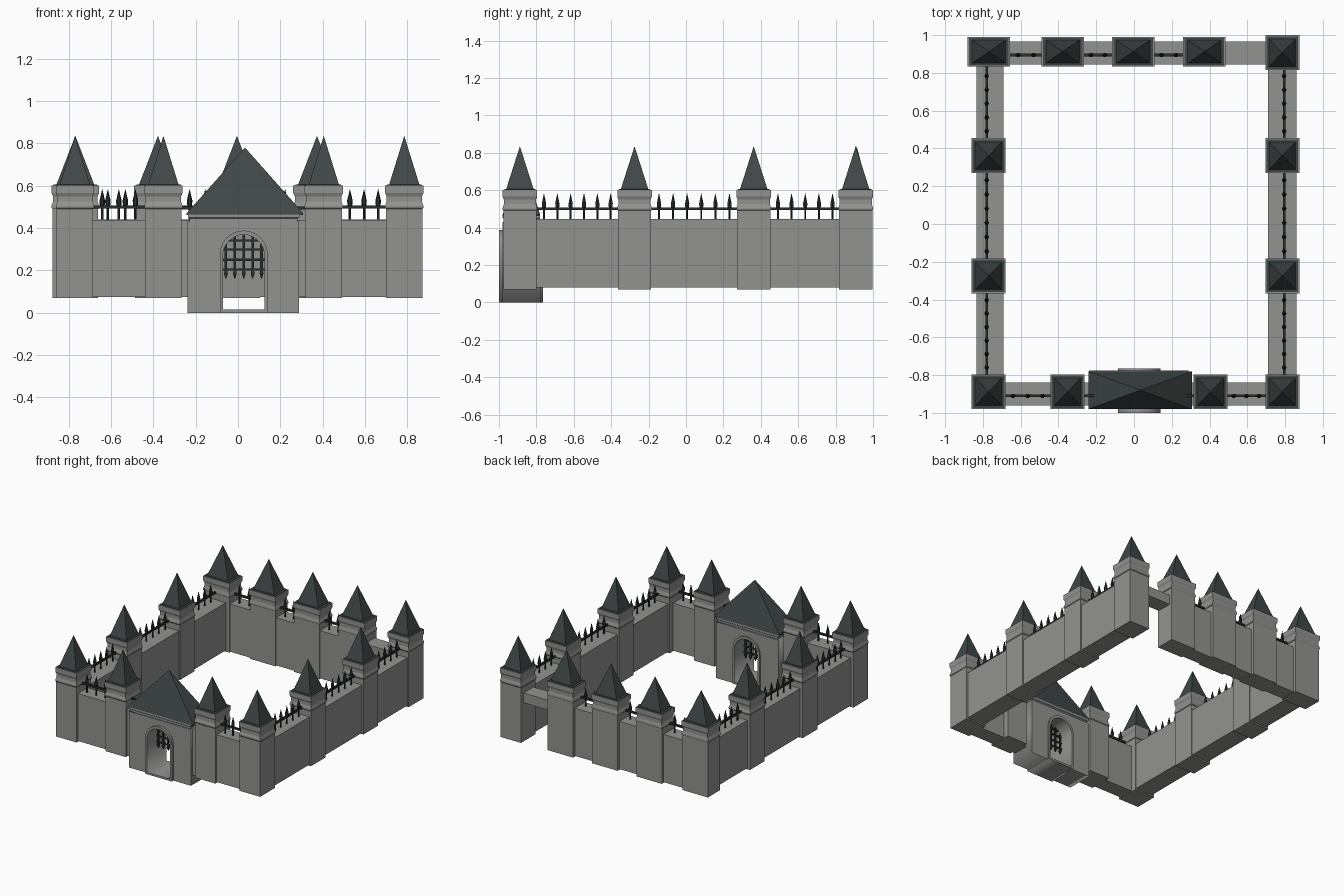
import bpy, bmesh, math

cube = bpy.data.objects.get("Cube")
if cube:
    bpy.data.objects.remove(cube, do_unlink=True)


def material(name, rgb):
    m = bpy.data.materials.new(name)
    m.use_nodes = True
    m.diffuse_color = (*rgb, 1)
    bsdf = m.node_tree.nodes["Principled BSDF"]
    bsdf.inputs["Base Color"].default_value = (*rgb, 1)
    return m


STONE = material("grey stone", (0.29, 0.29, 0.285))
SLATE = material("dark slate", (0.05, 0.064, 0.062))
IRON = material("black iron", (0.022, 0.028, 0.028))


def finish(name, bm, mat):
    bmesh.ops.recalc_face_normals(bm, faces=bm.faces)
    mesh = bpy.data.meshes.new(name)
    bm.to_mesh(mesh)
    bm.free()
    mesh.materials.append(mat)
    obj = bpy.data.objects.new(name, mesh)
    bpy.context.collection.objects.link(obj)
    return obj


def loft(bm, rings, cx, cy, sides=4):
    """Stack of (half_x, half_y, z) rings; a zero ring becomes a point."""
    prev = None
    for hx, hy, z in rings:
        if hx == 0:
            ring = [bm.verts.new((cx, cy, z))]
        elif sides == 4:
            ring = [bm.verts.new((cx + sx * hx, cy + sy * hy, z))
                    for sx, sy in ((-1, -1), (1, -1), (1, 1), (-1, 1))]
        else:
            ring = [bm.verts.new((cx + hx * math.cos(math.tau * i / sides),
                                  cy + hy * math.sin(math.tau * i / sides), z))
                    for i in range(sides)]
        if prev is None:
            bm.faces.new(ring[::-1])
        else:
            for i in range(sides):
                j = (i + 1) % sides
                if len(ring) == 1:
                    bm.faces.new((prev[i], prev[j], ring[0]))
                else:
                    bm.faces.new((prev[i], prev[j], ring[j], ring[i]))
        prev = ring
    if len(prev) > 1:
        bm.faces.new(prev)


def lofted(name, rings, cx, cy, mat):
    bm = bmesh.new()
    loft(bm, rings, cx, cy)
    return finish(name, bm, mat)


def box(name, x0, x1, y0, y1, z0, z1, mat):
    hx, hy = (x1 - x0) / 2, (y1 - y0) / 2
    return lofted(name, [(hx, hy, z0), (hx, hy, z1)], (x0 + x1) / 2, (y0 + y1) / 2, mat)


def tower(name, cx, cy, hx, hy):
    # Body, pinched neck and flared crown
    profile = ((0.96, 0.07), (0.96, 0.49), (1.0, 0.495), (1.0, 0.505), (0.93, 0.525),
               (0.93, 0.55), (1.0, 0.565), (1.0, 0.6))
    lofted(name, [(hx * s, hy * s, z) for s, z in profile], cx, cy, STONE)
    # Roof with a thin flat brim
    roof = ((0.93, 0.6), (0.93, 0.604), (0.79, 0.606), (0, 0.835))
    lofted(name + "_roof", [(hx * s, hy * s, z) for s, z in roof], cx, cy, SLATE)


def fence(name, a, b, fixed, along_x):
    """Spear pickets and a rail between a and b."""
    bm = bmesh.new()
    n = round((b - a) / 0.073)
    spear = ((0.006, 0.44), (0.006, 0.495), (0.012, 0.51), (0.013, 0.53),
             (0.007, 0.555), (0, 0.585))
    for i in range(n):
        t = a + (b - a) * (i + 0.5) / n
        x, y = (t, fixed) if along_x else (fixed, t)
        loft(bm, [(r, r, z) for r, z in spear], x, y, 6)
    mid, half, r = (a + b) / 2, (b - a) / 2 + 0.03, 0.007
    hx, hy = (half, r) if along_x else (r, half)
    x, y = (mid, fixed) if along_x else (fixed, mid)
    loft(bm, [(hx, hy, 0.493), (hx, hy, 0.507)], x, y)
    finish(name, bm, IRON)


# Side towers, walls and fences
SIDE_Y = (-0.888, -0.275, 0.362)
for side, cx, wall, rail in (("right", -0.77, (-0.835, -0.69), -0.78),
                             ("left", 0.785, (0.71, 0.86), 0.795)):
    for i, cy in enumerate(SIDE_Y):
        tower(f"{side}_tower_{i + 1}", cx, cy, 0.09, 0.0925)
    box(f"{side}_wall", *wall, -0.88, 0.9, 0.08, 0.445, STONE)
    for i, (a, b) in enumerate(((-0.795, -0.367), (-0.182, 0.27), (0.455, 0.82))):
        fence(f"{side}_fence_{i + 1}", a, b, rail, False)

# Back towers, wall, fences and the bridge over the gap
tower("back_left_tower", 0.785, 0.9075, 0.09, 0.0925)
BACK_X = (-0.768, -0.378, -0.005, 0.373)
for i, cx in enumerate(BACK_X):
    tower(f"back_tower_{i + 1}", cx, 0.9125, 0.1125, 0.0775)
    if i:
        fence(f"back_fence_{i}", BACK_X[i - 1] + 0.1125, cx - 0.1125, 0.895, True)
box("back_wall", -0.77, 0.38, 0.845, 0.965, 0.075, 0.44, STONE)
box("back_bridge", 0.38, 0.77, 0.845, 0.965, 0.365, 0.44, STONE)

# Front towers, walls and fences
for side, cx, wall, gap in (("right", -0.352, (-0.77, -0.2), (-0.68, -0.445)),
                            ("left", 0.405, (0.25, 0.78), (0.495, 0.695))):
    tower(f"front_{side}_tower", cx, -0.888, 0.09, 0.0925)
    box(f"front_{side}_wall", *wall, -0.96, -0.84, 0.075, 0.438, STONE)
    fence(f"front_{side}_fence", *gap, -0.91, True)
box("gate_side_rail", -0.3, 0.36, -0.917, -0.903, 0.488, 0.502, IRON)

# Gatehouse with an arched passage
GATE_X, GATE_Y = 0.027, -0.88


def arch(half, bottom, spring):
    pts = [(GATE_X - half, bottom), (GATE_X + half, bottom)]
    return pts + [(GATE_X + half * math.cos(math.pi * i / 16),
                   spring + half * math.sin(math.pi * i / 16)) for i in range(17)]


def pierced_slab(name, outline, hole, depth, cy, mat):
    """Outline with a hole, extruded front to back."""
    curve = bpy.data.curves.new(name, "CURVE")
    curve.dimensions, curve.fill_mode, curve.extrude = "2D", "BOTH", depth / 2
    for pts in (outline, hole):
        spline = curve.splines.new("POLY")
        spline.points.add(len(pts) - 1)
        for p, (x, z) in zip(spline.points, pts):
            p.co = (x, z, 0, 1)
        spline.use_cyclic_u = True
    temp = bpy.data.objects.new(name + "_outline", curve)
    bpy.context.collection.objects.link(temp)
    bpy.context.view_layer.update()
    mesh = bpy.data.meshes.new_from_object(
        temp.evaluated_get(bpy.context.evaluated_depsgraph_get()))
    bpy.data.objects.remove(temp, do_unlink=True)
    mesh.materials.clear()
    mesh.materials.append(mat)
    obj = bpy.data.objects.new(name, mesh)
    obj.rotation_euler.x = math.pi / 2
    obj.location.y = cy
    bpy.context.collection.objects.link(obj)


opening = arch(0.098, 0.015, 0.27)
pierced_slab("gatehouse", [(-0.238, 0), (0.288, 0), (0.288, 0.43), (-0.238, 0.43)],
             opening, 0.205, -0.878, STONE)
pierced_slab("gate_frame", arch(0.113, 0, 0.275), opening, 0.235, -0.8825, STONE)
lofted("gatehouse_cornice", [(0.255, 0.094, 0.43), (0.255, 0.094, 0.445),
                             (0.263, 0.1, 0.45), (0.263, 0.1, 0.465)],
       0.027, GATE_Y, STONE)

# Gatehouse roof, its peak a little off the middle of the passage
lofted("gatehouse_roof", [(0.275, 0.1, 0.462), (0.275, 0.1, 0.47), (0, 0, 0.78)],
       0.033, GATE_Y, SLATE)

# Raised portcullis: spiked uprights and crossbars
bm = bmesh.new()
for i in range(-2, 3):
    x = GATE_X + i * 0.042
    top = 0.27 + math.sqrt(0.1 ** 2 - (i * 0.042) ** 2)
    loft(bm, [(0.002, 0.002, 0.162), (0.009, 0.009, 0.185),
              (0.006, 0.006, 0.2), (0.006, 0.006, top)], x, GATE_Y)
for z in (0.205, 0.25, 0.298, 0.342):
    half = 0.1 if z < 0.28 else math.sqrt(0.1 ** 2 - (z - 0.27) ** 2)
    loft(bm, [(half, 0.005, z - 0.005), (half, 0.005, z + 0.005)], GATE_X, GATE_Y)
finish("portcullis", bm, IRON)
